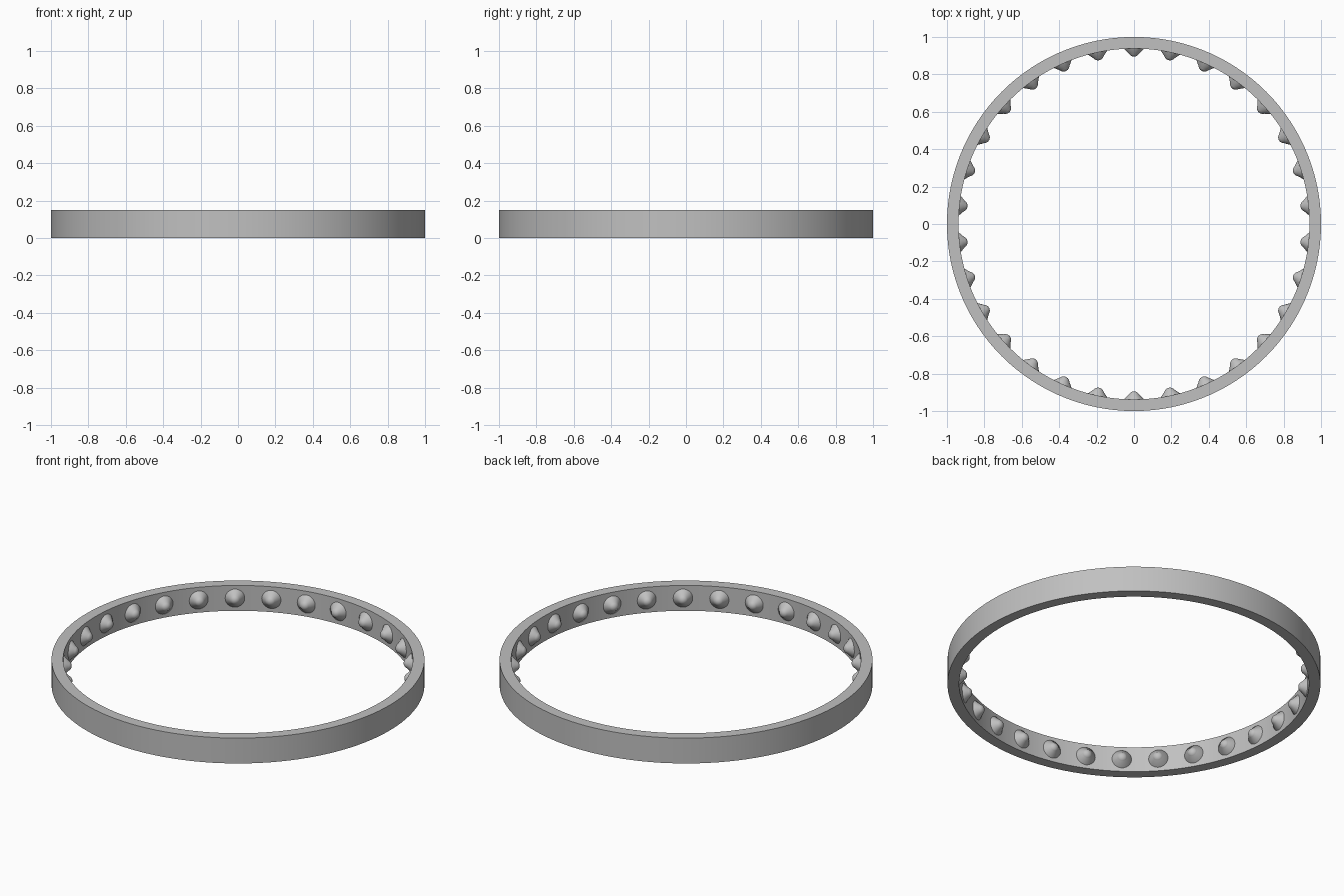
import bpy
import bmesh
import math
from mathutils import Matrix, Vector

OUTER, INNER, HEIGHT = 1.0, 0.938, 0.15
STUDS = 30

cube = bpy.data.objects.get("Cube")
if cube:
    bpy.data.objects.remove(cube)

grey = bpy.data.materials.new("plain grey")
grey.use_nodes = True
colour = (0.53, 0.53, 0.53, 1)
grey.diffuse_color = colour
grey.node_tree.nodes["Principled BSDF"].inputs["Base Color"].default_value = colour


def lathe(name, profile, steps, closed=False):
    """Revolve a (radius, z) profile around the z axis."""
    bm = bmesh.new()
    verts = [bm.verts.new((r, 0, z)) for r, z in profile]
    pairs = list(zip(verts, verts[1:]))
    if closed:
        pairs.append((verts[-1], verts[0]))
    edges = [bm.edges.new(p) for p in pairs]
    bmesh.ops.spin(bm, geom=verts + edges, axis=(0, 0, 1), cent=(0, 0, 0),
                   angle=math.tau, steps=steps, use_merge=True)
    bmesh.ops.remove_doubles(bm, verts=bm.verts, dist=1e-5)
    bmesh.ops.recalc_face_normals(bm, faces=bm.faces)
    mesh = bpy.data.meshes.new(name)
    bm.to_mesh(mesh)
    bm.free()
    mesh.materials.append(grey)
    obj = bpy.data.objects.new(name, mesh)
    bpy.context.collection.objects.link(obj)
    bpy.ops.object.select_all(action="DESELECT")
    obj.select_set(True)
    bpy.context.view_layer.objects.active = obj
    bpy.ops.object.shade_smooth_by_angle(angle=math.radians(35))
    return obj


# Flat band
lathe("band", [(OUTER, 0), (OUTER, HEIGHT), (INNER, HEIGHT), (INNER, 0)],
      120, closed=True)

# Stud: sloping sides running into a rounded tip, base sunk in the band
TIP, TOP, LEAN = 0.031, 0.043, math.radians(28)
profile = [(0.057, -0.012), (0.054, 0)]
for i in range(9):
    a = LEAN + (math.pi / 2 - LEAN) * i / 8
    profile.append((TIP * math.cos(a), TOP - TIP + TIP * math.sin(a)))
profile[-1] = (0, TOP)
stud = lathe("stud_1", profile, 32)

# Ring of studs pointing at the centre
for i in range(STUDS):
    obj = stud if i == 0 else stud.copy()
    if i:
        obj.name = f"stud_{i + 1}"
        bpy.context.collection.objects.link(obj)
    a = math.pi / 2 + math.tau * i / STUDS
    out = Vector((math.cos(a), math.sin(a), 0))
    turn = (-out).to_track_quat("Z", "Y").to_matrix().to_4x4()
    place = out * INNER + Vector((0, 0, HEIGHT / 2))
    obj.matrix_world = Matrix.Translation(place) @ turn
